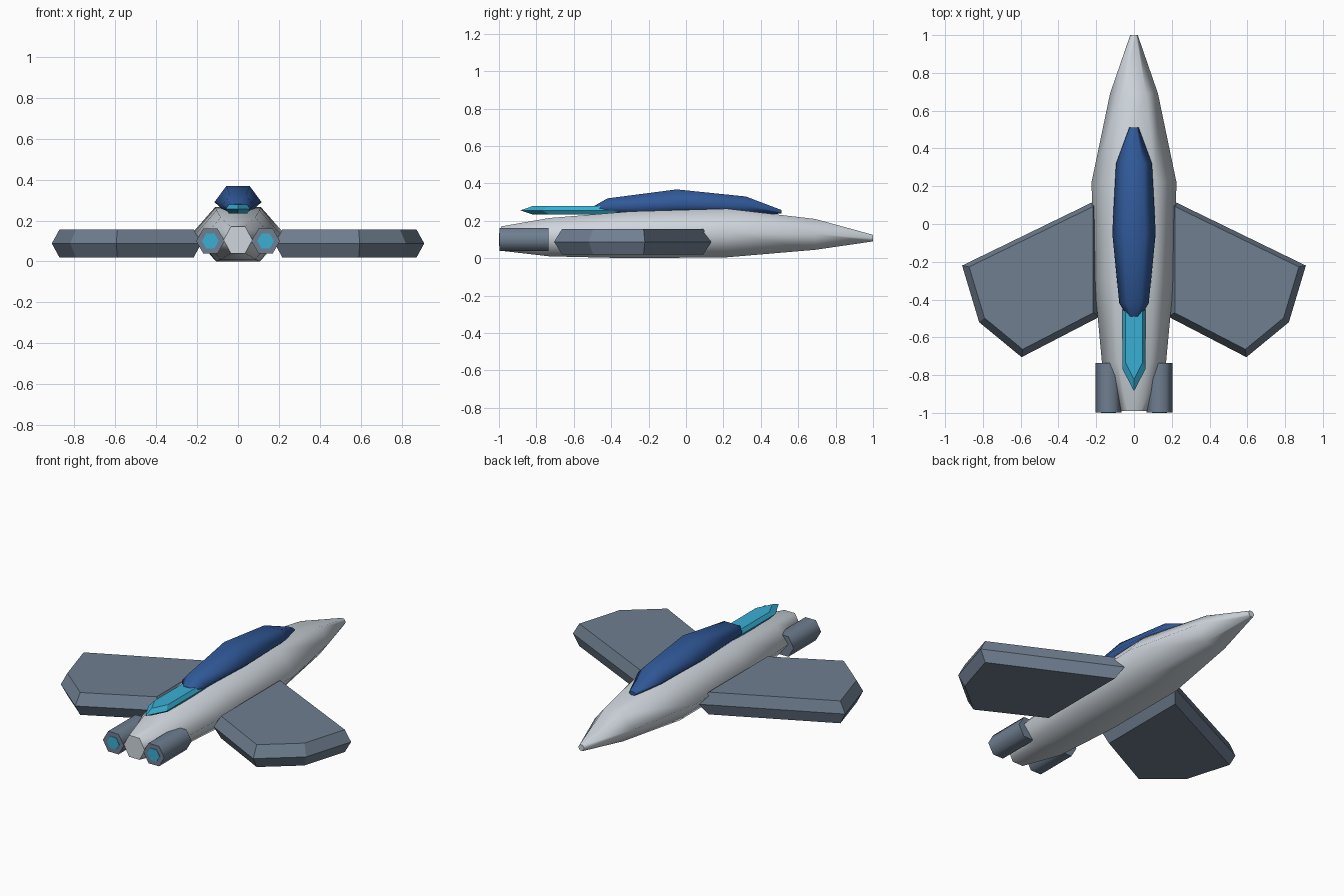
import bpy, bmesh, math

if "Cube" in bpy.data.objects:
    bpy.data.objects.remove(bpy.data.objects["Cube"])


def material(name, rgb):
    m = bpy.data.materials.new(name)
    m.diffuse_color = (*rgb, 1)
    m.use_nodes = True
    m.node_tree.nodes["Principled BSDF"].inputs["Base Color"].default_value = m.diffuse_color
    return m


HULL = material("pale_hull", (0.62, 0.67, 0.72))
SLATE = material("slate", (0.16, 0.21, 0.28))
BLUE = material("blue_glass", (0.03, 0.10, 0.32))
CYAN = material("cyan", (0.04, 0.43, 0.65))


def loft(name, rings, mat, smooth=True, mirror=False):
    """Skin a list of equal-sized point rings and cap both ends."""
    bm = bmesh.new()
    loops = [[bm.verts.new(p) for p in ring] for ring in rings]
    n = len(loops[0])
    for a, b in zip(loops, loops[1:]):
        for i in range(n):
            j = (i + 1) % n
            bm.faces.new((a[i], a[j], b[j], b[i])).smooth = smooth
    bm.faces.new(loops[0])
    bm.faces.new(loops[-1])
    bmesh.ops.recalc_face_normals(bm, faces=bm.faces)
    me = bpy.data.meshes.new(name)
    bm.to_mesh(me)
    bm.free()
    me.materials.append(mat)
    ob = bpy.data.objects.new(name, me)
    bpy.context.collection.objects.link(ob)
    if mirror:
        ob.modifiers.new("Mirror", 'MIRROR')
    return ob


def hexagon(y, w, top, mid, bot):
    """Six-sided section with its widest points at the sides."""
    h = w / 2
    return [(w, y, mid), (h, y, top), (-h, y, top),
            (-w, y, mid), (-h, y, bot), (h, y, bot)]


def slab(name, outline, centre, scale, zs, mat, mirror=False):
    """Flat plate with a bevelled rim: full outline at mid height."""
    (cx, cy), (sx, sy) = centre, scale
    inner = [(cx + (x - cx) * sx, cy + (y - cy) * sy) for x, y in outline]
    rings = [[(x, y, z) for x, y in o]
             for o, z in zip((inner, outline, inner), zs)]
    return loft(name, rings, mat, False, mirror)


def hex_rod(name, x, z, r, y0, y1, mat):
    ring = [(x + r * math.cos(i * math.pi / 3), z + r * math.sin(i * math.pi / 3))
            for i in range(6)]
    return loft(name, [[(px, y, pz) for px, pz in ring] for y in (y0, y1)],
                mat, True, True)


# Fuselage: y, half width, top, middle, bottom
loft("fuselage", [hexagon(*s) for s in (
    (1.0, 0.02, 0.125, 0.107, 0.09),
    (0.69, 0.127, 0.21, 0.13, 0.045),
    (0.22, 0.225, 0.265, 0.137, 0.005),
    (-0.30, 0.21, 0.25, 0.13, 0.0),
    (-0.73, 0.17, 0.215, 0.115, 0.01),
    (-0.99, 0.07, 0.17, 0.105, 0.04))], HULL)

# Canopy
loft("canopy", [hexagon(*s) for s in (
    (0.51, 0.025, 0.258, 0.248, 0.238),
    (0.32, 0.095, 0.33, 0.28, 0.236),
    (-0.05, 0.115, 0.368, 0.29, 0.236),
    (-0.42, 0.078, 0.32, 0.275, 0.236),
    (-0.49, 0.035, 0.28, 0.262, 0.245))], BLUE)

# Wings
slab("wings", [(0.18, 0.135), (0.91, -0.22), (0.82, -0.52),
               (0.595, -0.705), (0.18, -0.49)],
     (0.54, -0.29), (0.9, 0.9), (0.02, 0.088, 0.155), SLATE, True)

# Dorsal spine behind the canopy
slab("spine", [(0.06, -0.35), (0.06, -0.77), (0, -0.885),
               (-0.06, -0.77), (-0.06, -0.35)],
     (0, -0.6), (0.75, 0.78), (0.235, 0.256, 0.278), CYAN)

# Engines and their glowing exhausts
hex_rod("engines", 0.135, 0.1, 0.07, -0.735, -0.997, SLATE)
hex_rod("exhausts", 0.135, 0.1, 0.041, -0.97, -1.0, CYAN)
